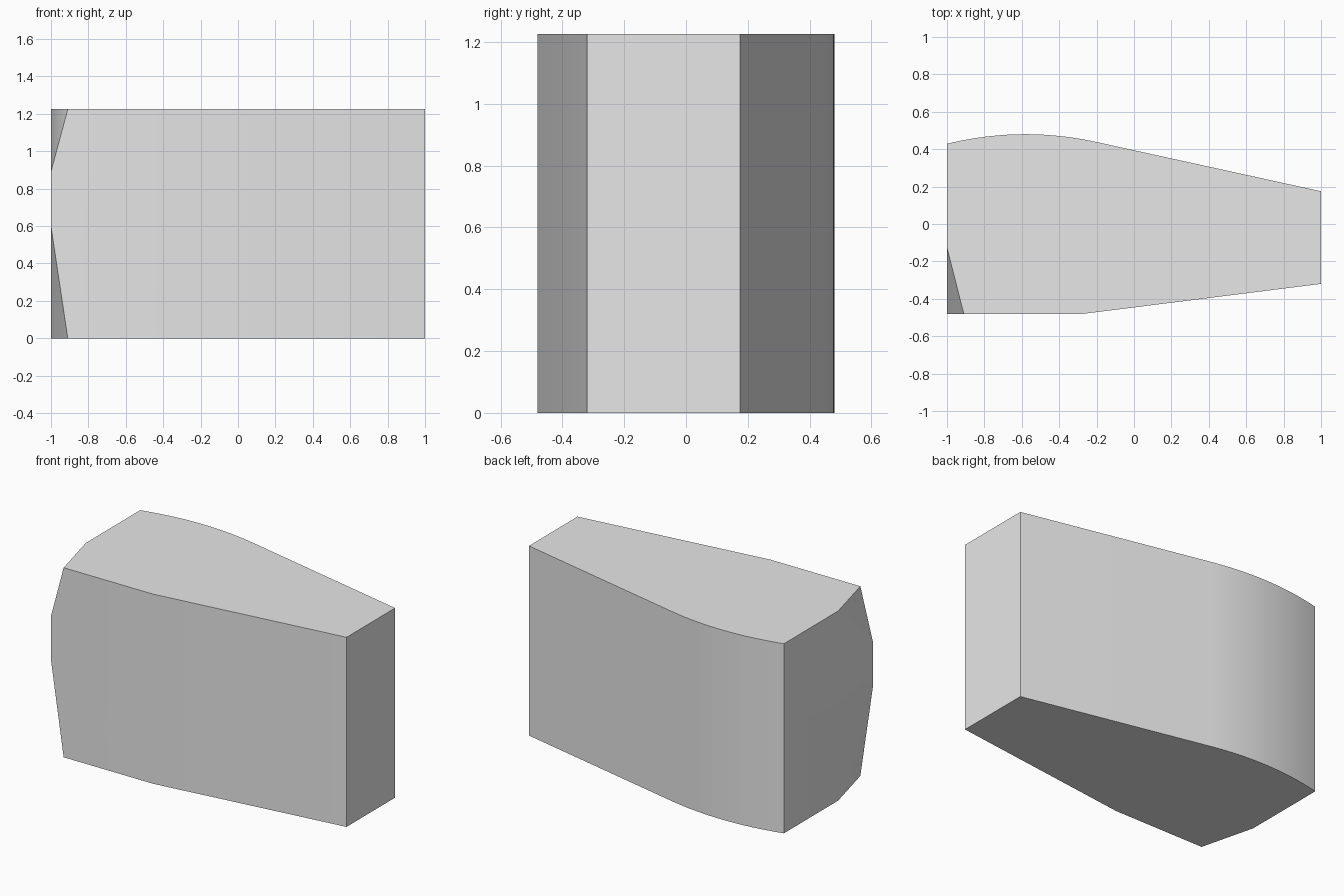
import bpy
import bmesh
import math
from mathutils import Vector

if "Cube" in bpy.data.objects:
    bpy.data.objects.remove(bpy.data.objects["Cube"], do_unlink=True)

HEIGHT = 1.225
FRONT = -0.48
CURVE_STEPS = 20

# Plain grey material
grey = bpy.data.materials.new("light_grey")
grey.use_nodes = True
colour = (0.8, 0.8, 0.8, 1)
grey.diffuse_color = colour
grey.node_tree.nodes["Principled BSDF"].inputs["Base Color"].default_value = colour

# Plan outline: angled front, narrow end, straight then bulging back
outline = [(-1, FRONT), (-0.27, FRONT), (1, -0.32), (1, 0.175)]
for i in range(CURVE_STEPS + 1):
    x = -0.2 - 0.8 * i / CURVE_STEPS
    outline.append((x, 0.48 - 0.29 * (x + 0.58) ** 2))

# Extrude the outline into a solid block
bm = bmesh.new()
base = bm.faces.new([bm.verts.new((x, y, 0)) for x, y in outline])
extruded = bmesh.ops.extrude_face_region(bm, geom=[base], use_keep_orig=True)
top_verts = [g for g in extruded["geom"] if isinstance(g, bmesh.types.BMVert)]
bmesh.ops.translate(bm, verts=top_verts, vec=(0, 0, HEIGHT))
bmesh.ops.recalc_face_normals(bm, faces=bm.faces)


def slice_corner(z_edge, z_side):
    """Slice off the wide end's front corner with a flat cut."""
    a = Vector((-1, -0.125, z_edge))
    b = Vector((-0.91, FRONT, z_edge))
    c = Vector((-1, FRONT, z_side))
    normal = (b - a).cross(c - a).normalized()
    if normal.x > 0:
        normal.negate()
    geom = bm.verts[:] + bm.edges[:] + bm.faces[:]
    bmesh.ops.bisect_plane(bm, geom=geom, dist=1e-5, plane_co=a,
                           plane_no=normal, clear_outer=True)
    rim = [e for e in bm.edges if e.is_boundary]
    bmesh.ops.edgeloop_fill(bm, edges=rim)


# Top and bottom corner cuts
slice_corner(HEIGHT, 0.89)
slice_corner(0, 0.6)
bmesh.ops.recalc_face_normals(bm, faces=bm.faces)

mesh = bpy.data.meshes.new("tapered_block")
bm.to_mesh(mesh)
bm.free()
mesh.materials.append(grey)
block = bpy.data.objects.new("tapered_block", mesh)
bpy.context.collection.objects.link(block)

# Smooth the bulge while keeping the hard edges
bpy.ops.object.select_all(action="DESELECT")
block.select_set(True)
bpy.context.view_layer.objects.active = block
bpy.ops.object.shade_smooth_by_angle(angle=math.radians(30))
